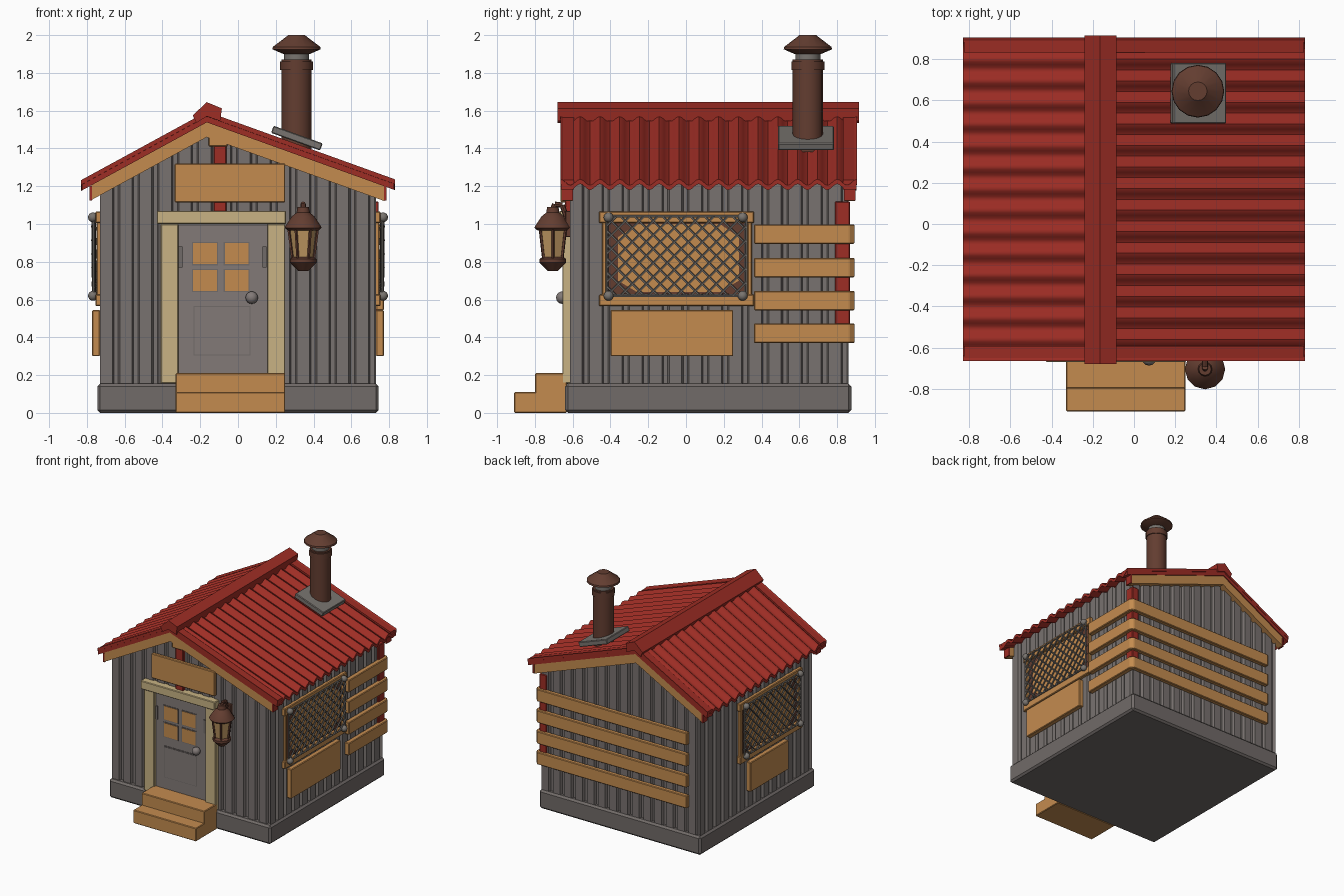
import bpy, bmesh, math
from mathutils import Vector, Matrix

cube = bpy.data.objects.get("Cube")
if cube:
    bpy.data.objects.remove(cube, do_unlink=True)


def material(name, r, g, b):
    m = bpy.data.materials.new(name)
    m.use_nodes = True
    m.diffuse_color = (r, g, b, 1)
    bsdf = m.node_tree.nodes["Principled BSDF"]
    bsdf.inputs["Base Color"].default_value = (r, g, b, 1)
    bsdf.inputs["Roughness"].default_value = 0.8
    return m


WALL = material("weathered grey", 0.19, 0.168, 0.16)
STONE = material("base grey", 0.165, 0.145, 0.138)
DOOR = material("door grey", 0.225, 0.195, 0.187)
WOOD = material("orange wood", 0.55, 0.26, 0.078)
TAN = material("pale wood", 0.58, 0.45, 0.23)
RED = material("roof red", 0.34, 0.026, 0.018)
BROWN = material("rusty brown", 0.125, 0.047, 0.03)
METAL = material("wire metal", 0.19, 0.175, 0.16)
GLASS = material("amber glass", 0.52, 0.31, 0.12)


def finish(name, bm, mat, bevel=0, smooth=False):
    bmesh.ops.recalc_face_normals(bm, faces=bm.faces)
    mesh = bpy.data.meshes.new(name)
    bm.to_mesh(mesh)
    bm.free()
    mesh.materials.append(mat)
    ob = bpy.data.objects.new(name, mesh)
    bpy.context.collection.objects.link(ob)
    if bevel:
        mod = ob.modifiers.new("bevel", "BEVEL")
        mod.width, mod.segments = bevel, 1
    if smooth:
        bpy.ops.object.select_all(action="DESELECT")
        ob.select_set(True)
        bpy.context.view_layer.objects.active = ob
        bpy.ops.object.shade_smooth_by_angle(angle=math.radians(35))
    return ob


def box(name, mat, x, y, z, bevel=0.005):
    bm = bmesh.new()
    bmesh.ops.create_cube(bm, size=1)
    for v in bm.verts:
        v.co = [r[0] + (c + 0.5) * (r[1] - r[0]) for c, r in zip(v.co, (x, y, z))]
    return finish(name, bm, mat, bevel)


def prism(name, mat, points, axis, lo, hi, bevel=0):
    """Extrude a 2D outline along the given axis."""
    bm = bmesh.new()
    def place(p, t):
        c = list(p)
        c.insert(axis, t)
        return bm.verts.new(c)
    a, b = ([place(p, t) for p in points] for t in (lo, hi))
    bm.faces.new(a)
    bm.faces.new(b)
    for i in range(len(a)):
        j = (i + 1) % len(a)
        bm.faces.new((a[i], a[j], b[j], b[i]))
    return finish(name, bm, mat, bevel)


def lathe(name, mat, x, y, profile, sides=16):
    """Stack rings of (radius, height) around a vertical axis."""
    bm = bmesh.new()
    rings = [[bm.verts.new((x + r * math.cos(math.tau * i / sides),
                            y + r * math.sin(math.tau * i / sides), z))
              for i in range(sides)] for r, z in profile]
    for a, b in zip(rings, rings[1:]):
        for i in range(sides):
            j = (i + 1) % sides
            bm.faces.new((a[i], a[j], b[j], b[i]))
    bm.faces.new(rings[0])
    bm.faces.new(rings[-1])
    return finish(name, bm, mat, 0, sides > 8)


def rods(name, mat, segments, radius, sides=5):
    bm = bmesh.new()
    for a, b in segments:
        a, b = Vector(a), Vector(b)
        d = b - a
        turn = d.to_track_quat("Z", "Y").to_matrix().to_4x4()
        bmesh.ops.create_cone(bm, cap_ends=True, segments=sides, radius1=radius, radius2=radius,
                              depth=d.length, matrix=Matrix.Translation((a + b) / 2) @ turn)
    return finish(name, bm, mat)


def ball(name, mat, centre, radius):
    bm = bmesh.new()
    bmesh.ops.create_uvsphere(bm, u_segments=12, v_segments=8, radius=radius,
                              matrix=Matrix.Translation(centre))
    return finish(name, bm, mat, 0, True)


RIDGE, EAVE = -0.165, 0.83


def roof_z(x):
    return 1.595 + (0.545 if x < RIDGE else -0.36) * (x - RIDGE)


# Plinth and corrugated walls
box("plinth", STONE, (-0.745, 0.745), (-0.64, 0.875), (0, 0.155), 0.015)
corners = [Vector(c) for c in ((-0.73, -0.615), (0.73, -0.615), (0.73, 0.86), (-0.73, 0.86))]
outline = []
for k, start in enumerate(corners):
    side = corners[(k + 1) % 4] - start
    along = side.normalized()
    inward = Vector((-along.y, along.x))
    for i in range(14):
        for t, depth in ((0, 0), (0.62, 0), (0.7, 0.022), (0.92, 0.022)):
            outline.append(start + side * (i + t) / 14 + inward * depth)
bm = bmesh.new()
low = [bm.verts.new((p.x, p.y, 0.1)) for p in outline]
high = [bm.verts.new((p.x, p.y, roof_z(p.x) - 0.035)) for p in outline]
for i in range(len(low)):
    j = (i + 1) % len(low)
    bm.faces.new((low[i], low[j], high[j], high[i]))
finish("corrugated_walls", bm, WALL)

# Corrugated roof
bm = bmesh.new()
waves, steps, y0, y1 = 15, 8, -0.665, 0.905
rows = []
for i in range(waves * steps + 1):
    y = y0 + (y1 - y0) * i / (waves * steps)
    lift = 0.016 * (math.cos(math.tau * i / steps) - 1)
    rows.append([bm.verts.new((x, y, roof_z(x) + lift - drop)) for x, drop in
                 ((-EAVE, 0), (RIDGE, 0), (EAVE, 0), (EAVE, 0.025), (RIDGE, 0.025), (-EAVE, 0.025))])
for a, b in zip(rows, rows[1:]):
    for i in range(6):
        j = (i + 1) % 6
        bm.faces.new((a[i], a[j], b[j], b[i]))
for r in (rows[0], rows[-1]):
    bm.faces.new((r[0], r[1], r[4], r[5]))
    bm.faces.new((r[1], r[2], r[3], r[4]))
finish("corrugated_roof", bm, RED, 0, True)
prism("ridge_cap", RED, [(-0.24, 1.575), (-0.165, 1.645), (-0.085, 1.612), (-0.095, 1.545),
                         (-0.165, 1.57), (-0.22, 1.535)], 1, -0.68, 0.915)


def gable_band(name, mat, half, top, bottom, lo, hi):
    xs = (-half, RIDGE, half)
    pts = [(x, roof_z(x) - top) for x in xs] + [(x, roof_z(x) - bottom) for x in xs[::-1]]
    prism(name, mat, pts, 1, lo, hi)


# Gable edging and barge boards
for end, lo, hi in (("front", -0.655, -0.6), ("back", 0.84, 0.895)):
    gable_band(end + "_roof_edge", RED, EAVE - 0.005, 0.005, 0.057, lo - 0.008, hi + 0.008)
    gable_band(end + "_barge_board", WOOD, 0.775, 0.057, 0.135, lo, hi)
    for s in (-1, 1):
        x = sorted((s * 0.772, s * 0.785))
        box(end + "_barge_cap", RED, x, (lo - 0.003, hi + 0.003), (1.125, 1.2), 0)

# Gable post and sign board
box("gable_gusset", WOOD, (-0.155, -0.055), (-0.65, -0.61), (1.41, 1.5))
box("gable_post", RED, (-0.13, -0.06), (-0.64, -0.6), (1.05, 1.43))
box("sign_board", WOOD, (-0.335, 0.25), (-0.665, -0.635), (1.115, 1.32))

# Door with frame, panes and fittings
box("door", DOOR, (-0.325, 0.16), (-0.632, -0.59), (0.15, 1.0))
box("door_lintel", TAN, (-0.43, 0.255), (-0.67, -0.6), (1.0, 1.07))
box("door_post_right", TAN, (-0.41, -0.315), (-0.655, -0.6), (0.155, 1.0))
box("door_post_left", TAN, (0.155, 0.25), (-0.655, -0.6), (0.155, 1.0))
for x in (-0.237, -0.07):
    for z in (0.645, 0.787):
        box("door_pane_trim", STONE, (x - 0.006, x + 0.131), (-0.636, -0.63), (z - 0.006, z + 0.118), 0)
        box("door_pane", WOOD, (x, x + 0.125), (-0.639, -0.63), (z, z + 0.112), 0)
box("door_panel_trim", STONE, (-0.236, 0.066), (-0.636, -0.63), (0.304, 0.566), 0)
box("door_panel", DOOR, (-0.23, 0.06), (-0.64, -0.63), (0.31, 0.56), 0)
ball("door_knob", DOOR, (0.073, -0.655, 0.61), 0.033)
for x in (-0.305, 0.14):
    box("door_hinge", STONE, (x - 0.01, x + 0.01), (-0.64, -0.63), (0.77, 0.88), 0)

# Steps
box("lower_step", WOOD, (-0.33, 0.25), (-0.91, -0.63), (0, 0.11))
box("upper_step", WOOD, (-0.33, 0.25), (-0.80, -0.63), (0, 0.21))

# Side windows: frame, glowing pane, chain-link guard, shutter board
ya, yb, za, zb = -0.42, 0.32, 0.62, 1.04
for s, side in ((1, "left"), (-1, "right")):
    def span(a, b):
        return sorted((s * a, s * b))
    box(side + "_window_back", BROWN, span(0.70, 0.734), (-0.41, 0.31), (0.63, 1.01), 0)
    prism(side + "_window_pane", WOOD,
          [(-0.36, 0.70), (-0.26, 0.64), (0.18, 0.64), (0.28, 0.70),
           (0.28, 0.93), (0.18, 1.0), (-0.26, 1.0), (-0.36, 0.93)], 0, *span(0.73, 0.738))
    for z in (0.565, 1.005):
        box(side + "_window_rail", WOOD, span(0.72, 0.755), (-0.46, 0.36), (z, z + 0.062))
    for y in (-0.445, 0.325):
        box(side + "_window_stile", WOOD, span(0.72, 0.75), (y, y + 0.025), (0.6, 1.03))
    wires = []
    x, pitch, height = s * 0.763, 0.074, zb - za
    for i in range(-6, 11):
        for lean in (1, -1):
            y = ya + i * pitch
            t0, t1 = max(0, ya - y), min(height, yb - y)
            if t1 - t0 > 0.02:
                z = (lambda t: za + t) if lean > 0 else (lambda t: zb - t)
                wires.append(((x, y + t0, z(t0)), (x + s * 0.008 * lean, y + t1, z(t1))))
    for z in (za, zb):
        wires.append(((x, ya, z), (x, yb, z)))
    for y in (ya, yb):
        wires.append(((x, y, za), (x, y, zb)))
    rods(side + "_window_mesh", METAL, wires, 0.0065)
    for y in (ya + 0.01, yb - 0.02):
        for z in (za, zb - 0.005):
            ball(side + "_mesh_bolt", METAL, (s * 0.768, y, z), 0.026)
    y = (-0.4, 0.25) if s > 0 else (-0.25, 0.25)
    box(side + "_shutter_board", WOOD, span(0.73, 0.772), y, (0.3, 0.545))

# Boards bent round the back corner, over a red corner post
box("corner_post", RED, (0.68, 0.745), (0.79, 0.868), (0.4, 1.12))
for z in (0.37, 0.543, 0.718, 0.895):
    prism("wrapped_board", WOOD,
          [(0.73, 0.36), (0.772, 0.36), (0.772, 0.865), (0.75, 0.892), (-0.63, 0.892),
           (-0.63, 0.855), (0.73, 0.855)], 2, z, z + 0.103, 0.005)

# Chimney
plate = box("chimney_flashing", METAL, (-0.138, 0.138), (-0.148, 0.148), (-0.015, 0.025))
plate.location = (0.31, 0.635, 1.45)
plate.rotation_euler.y = math.atan(0.36)
lathe("chimney_pipe", BROWN, 0.31, 0.645, [(0.08, 1.38), (0.08, 1.87)])
lathe("chimney_band", BROWN, 0.31, 0.645, [(0.087, 1.815), (0.087, 1.86)])
lathe("chimney_collar", METAL, 0.31, 0.645, [(0.066, 1.86), (0.066, 1.915)])
lathe("chimney_cap", BROWN, 0.31, 0.645,
      [(0.07, 1.9), (0.128, 1.925), (0.125, 1.938), (0.05, 1.995), (0.045, 2.0)])

# Lantern with bracket
lx, ly = 0.345, -0.705
lathe("lantern_glass", GLASS, lx, ly, [(0.05, 0.81), (0.07, 0.98)], 6)
lathe("lantern_base", BROWN, lx, ly,
      [(0.025, 0.75), (0.04, 0.765), (0.07, 0.795), (0.07, 0.815), (0.055, 0.825)], 12)
lathe("lantern_cap", BROWN, lx, ly,
      [(0.08, 0.965), (0.098, 0.98), (0.09, 0.995), (0.06, 1.04), (0.035, 1.06), (0.03, 1.09)], 12)
turns = [(math.cos(math.tau * i / 6), math.sin(math.tau * i / 6)) for i in range(6)]
rods("lantern_bars", BROWN, [((lx + 0.056 * c, ly + 0.056 * d, 0.81),
                              (lx + 0.078 * c, ly + 0.078 * d, 0.98)) for c, d in turns], 0.008)
hook = [(lx, ly, 1.08), (lx, ly + 0.01, 1.105), (lx, ly + 0.05, 1.1), (lx, -0.635, 1.04), (lx, -0.6, 1.0)]
rods("lantern_bracket", BROWN, list(zip(hook, hook[1:])), 0.014, 8)
box("lantern_mount", BROWN, (lx - 0.035, lx + 0.035), (-0.64, -0.61), (0.93, 1.07))
